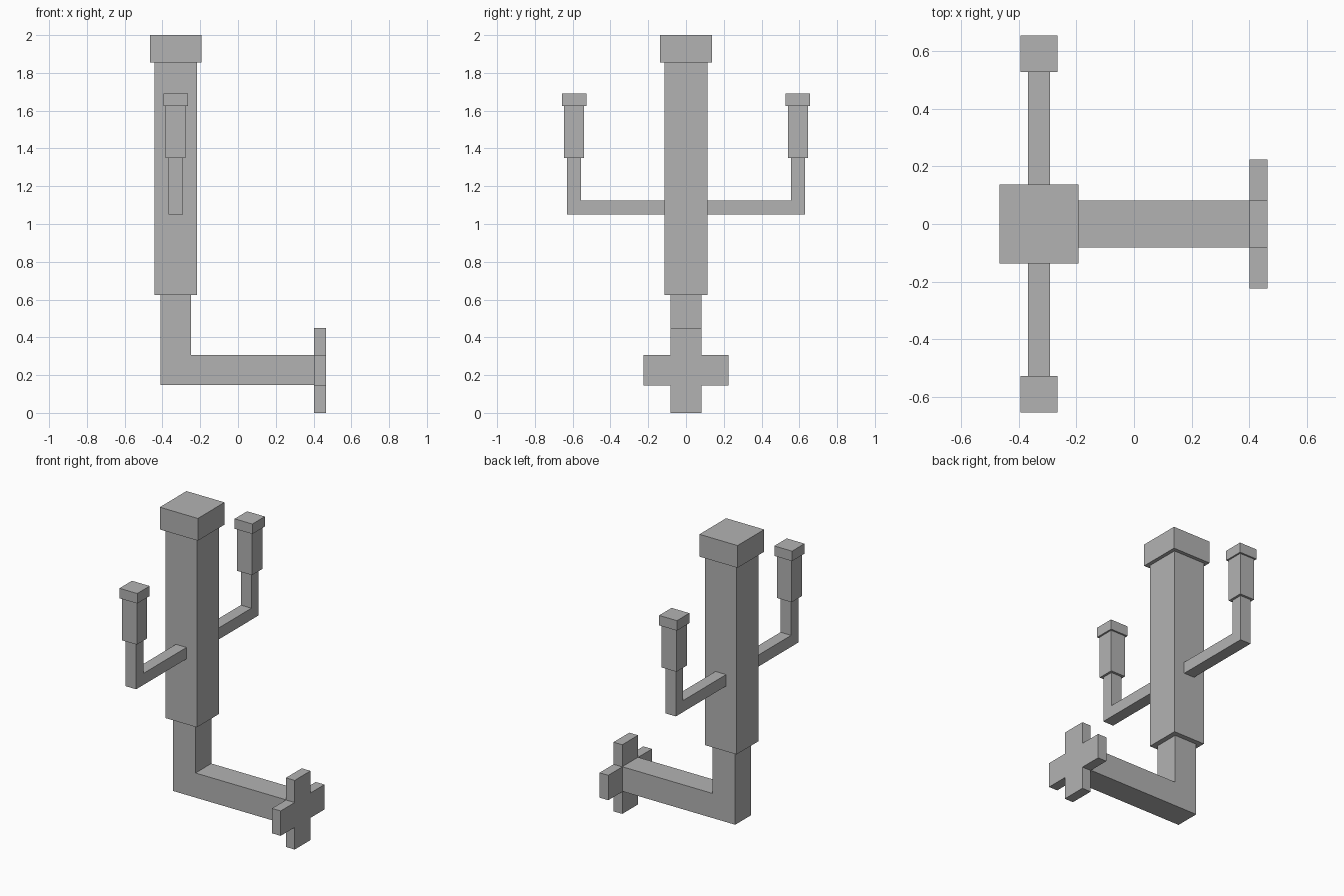
import bpy
import bmesh
from mathutils import Vector

cube = bpy.data.objects.get("Cube")
if cube:
    bpy.data.objects.remove(cube, do_unlink=True)

GREY = (0.45, 0.45, 0.45, 1.0)
mat = bpy.data.materials.new("plain grey")
mat.use_nodes = True
mat.diffuse_color = GREY
mat.node_tree.nodes["Principled BSDF"].inputs["Base Color"].default_value = GREY

POST_X = -0.33   # centre line of the upright post
ARM_Y = 0.592    # centre line of the side uprights


def prism(name, outline, extrude):
    """Close an outline into a face and extrude it into a solid."""
    bm = bmesh.new()
    face = bm.faces.new([bm.verts.new(p) for p in outline])
    result = bmesh.ops.extrude_face_region(bm, geom=[face], use_keep_orig=True)
    moved = [v for v in result["geom"] if isinstance(v, bmesh.types.BMVert)]
    bmesh.ops.translate(bm, vec=Vector(extrude), verts=moved)
    bmesh.ops.recalc_face_normals(bm, faces=bm.faces)
    mesh = bpy.data.meshes.new(name)
    bm.to_mesh(mesh)
    bm.free()
    mesh.materials.append(mat)
    obj = bpy.data.objects.new(name, mesh)
    bpy.context.collection.objects.link(obj)
    return obj


def square_block(name, x, y, half, bottom, top):
    """Upright square block."""
    corners = [(-1, -1), (1, -1), (1, 1), (-1, 1)]
    outline = [(x + half * i, y + half * j, bottom) for i, j in corners]
    return prism(name, outline, (0, 0, top - bottom))


# Main post with its cap
square_block("post", POST_X, 0, 0.113, 0.625, 1.855)
square_block("post_cap", POST_X, 0, 0.137, 1.855, 2.0)

# Bent stem below the post, reaching to the cross plate
stem = [(-0.411, 0.147), (0.402, 0.147), (0.402, 0.307),
        (-0.249, 0.307), (-0.249, 0.625), (-0.411, 0.625)]
prism("bent_stem", [(x, -0.081, z) for x, z in stem], (0, 0.162, 0))

# Cross-shaped end plate, one quarter's corners turned four times
a, b = 0.081, 0.225
cross = []
for c, s in [(1, 0), (0, 1), (-1, 0), (0, -1)]:
    for y, z in [(b, -a), (b, a), (a, a)]:
        cross.append((0.402, c * y - s * z, b + s * y + c * z))
prism("cross_plate", cross, (0.063, 0, 0))

# Side arms, front and back
arm = [(0.11, 1.05), (0.63, 1.05), (0.63, 1.35),
       (0.555, 1.35), (0.555, 1.125), (0.11, 1.125)]
for side, label in ((-1, "front"), (1, "back")):
    prism(label + "_arm", [(POST_X - 0.038, side * y, z) for y, z in arm],
          (0.076, 0, 0))
    square_block(label + "_holder", POST_X, side * ARM_Y, 0.053, 1.35, 1.625)
    square_block(label + "_holder_cap", POST_X, side * ARM_Y, 0.064, 1.625, 1.69)
